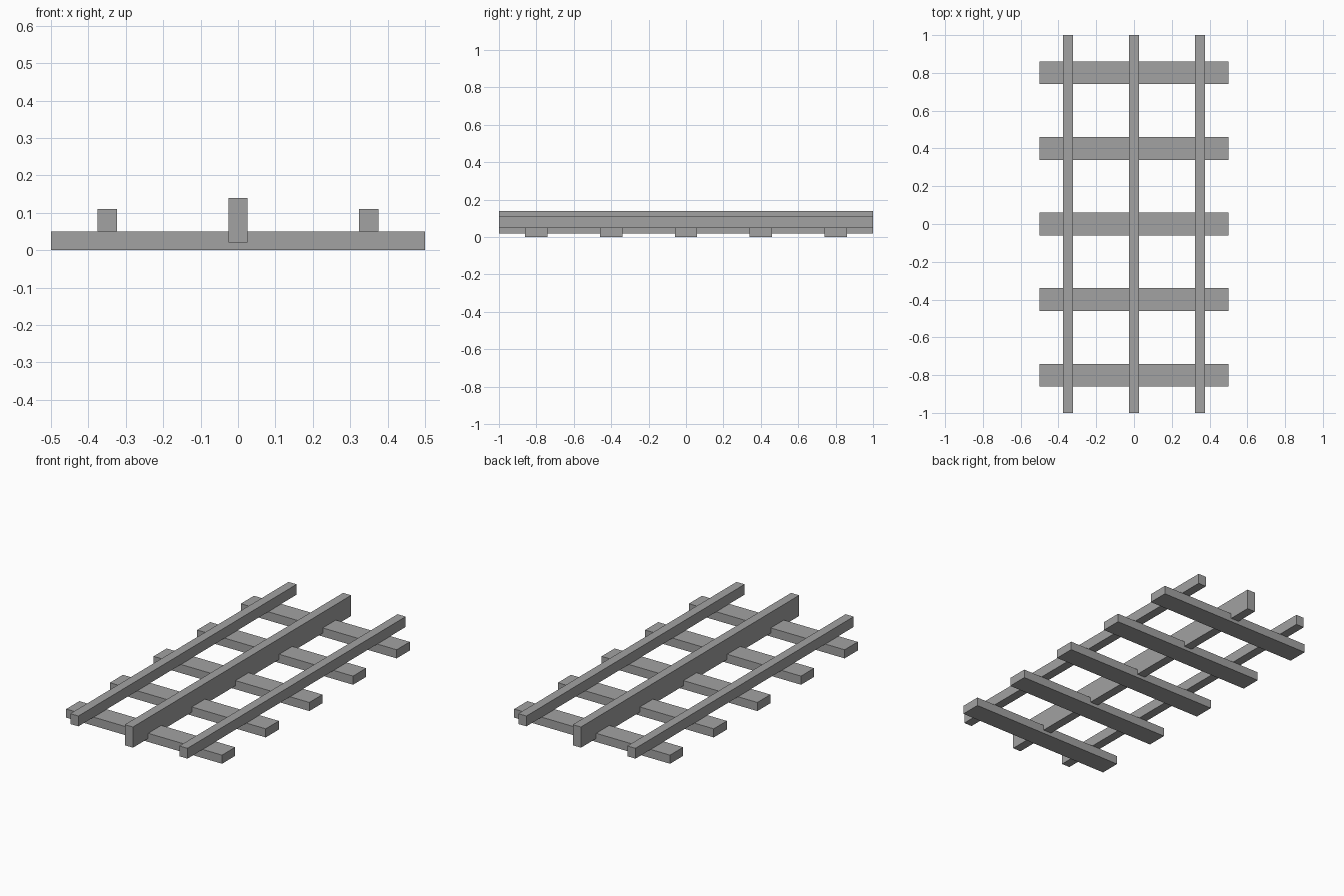
import bpy

if "Cube" in bpy.data.objects:
    bpy.data.objects.remove(bpy.data.objects["Cube"])

grey = bpy.data.materials.new("track grey")
grey.diffuse_color = (0.36, 0.36, 0.36, 1.0)
grey.use_nodes = True
grey.node_tree.nodes["Principled BSDF"].inputs["Base Color"].default_value = grey.diffuse_color


def box(name, x, y, z):
    """Add a box spanning the given (min, max) ranges."""
    spans = (x, y, z)
    bpy.ops.mesh.primitive_cube_add(size=1, location=[(a + b) / 2 for a, b in spans])
    obj = bpy.context.object
    obj.name = name
    obj.scale = [b - a for a, b in spans]
    bpy.ops.object.transform_apply(location=False, rotation=False, scale=True)
    obj.data.materials.append(grey)
    return obj


# Cross sleepers, evenly spaced along the track
for i in range(5):
    y = -0.8 + 0.4 * i
    box(f"sleeper_{i + 1}", (-0.5, 0.5), (y - 0.06, y + 0.06), (0, 0.05))

# Running rails resting on the sleepers
for side, x in (("left", -0.35), ("right", 0.35)):
    box(f"{side}_rail", (x - 0.026, x + 0.026), (-1, 1), (0.05, 0.11))

# Taller centre rail let into the sleepers
box("centre_rail", (-0.026, 0.026), (-1, 1), (0.02, 0.14))
